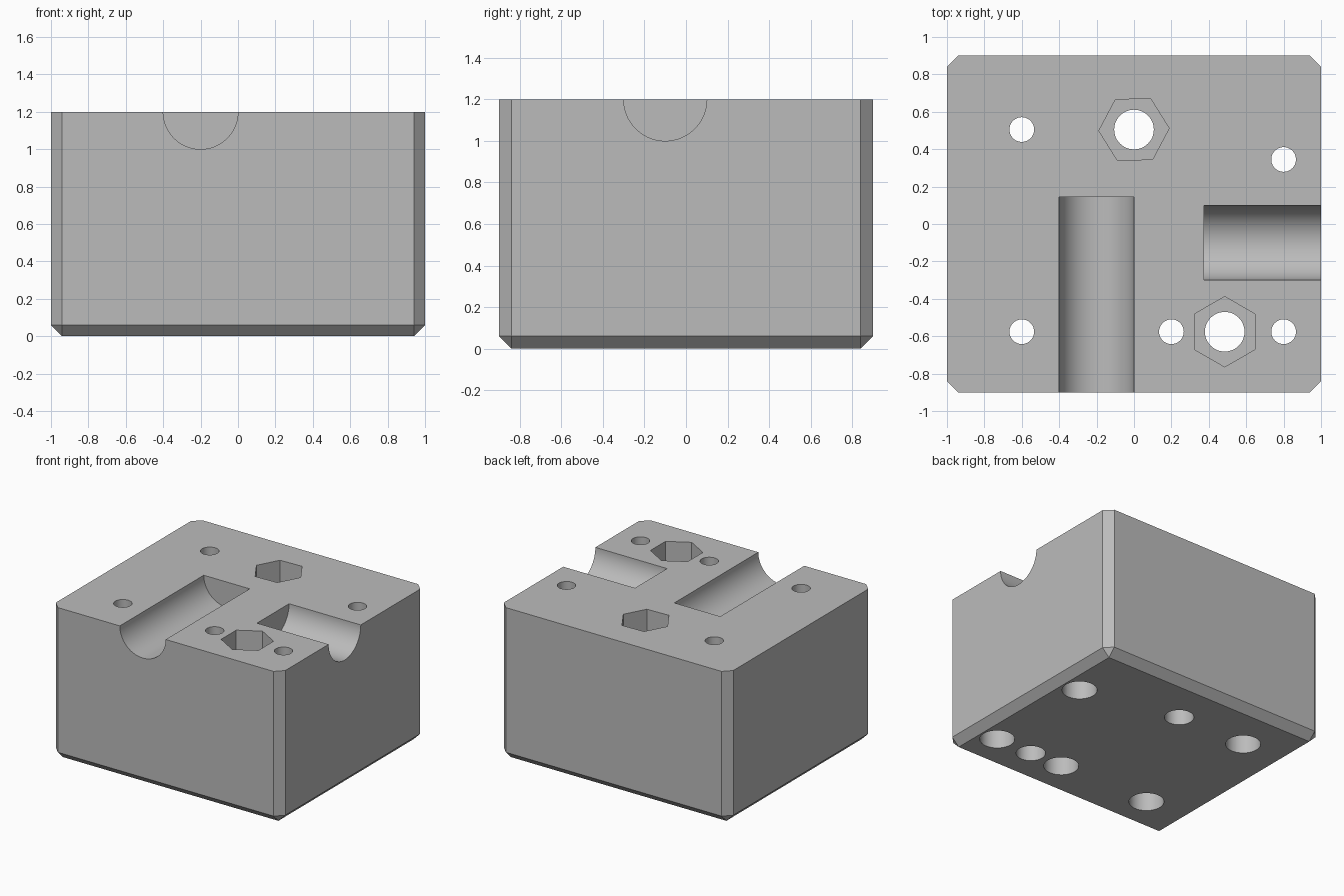
import bpy, bmesh, math
from mathutils import Matrix

if "Cube" in bpy.data.objects:
    bpy.data.objects.remove(bpy.data.objects["Cube"])

W, D, H, CH = 1.0, 0.9, 1.2, 0.06   # half width, half depth, height, chamfer

grey = bpy.data.materials.new("plain grey")
grey.diffuse_color = (0.5, 0.5, 0.5, 1)
grey.use_nodes = True
grey.node_tree.nodes["Principled BSDF"].inputs["Base Color"].default_value = grey.diffuse_color


def finish(name, bm):
    bmesh.ops.recalc_face_normals(bm, faces=bm.faces)
    mesh = bpy.data.meshes.new(name)
    bm.to_mesh(mesh)
    bm.free()
    mesh.materials.append(grey)
    ob = bpy.data.objects.new(name, mesh)
    bpy.context.collection.objects.link(ob)
    return ob


def cut(name, centre, radius, length, sides=48, axis='Z', turn=0):
    """Subtract a prism or cylinder from the block."""
    bm = bmesh.new()
    rot = {'Z': Matrix(), 'X': Matrix.Rotation(math.pi / 2, 4, 'Y'),
           'Y': Matrix.Rotation(math.pi / 2, 4, 'X')}[axis]
    # cone vertices start on local +y
    spin = Matrix.Rotation(math.radians(turn), 4, 'Z')
    bmesh.ops.create_cone(bm, cap_ends=True, segments=sides, radius1=radius,
                          radius2=radius, depth=length,
                          matrix=Matrix.Translation(centre) @ rot @ spin)
    cutter = finish(name, bm)
    cutter.hide_render = True
    mod = block.modifiers.new(name, 'BOOLEAN')
    mod.operation = 'DIFFERENCE'
    mod.solver = 'EXACT'
    mod.object = cutter
    cutters.append(cutter)


# Block with chamfered upright and bottom edges
bm = bmesh.new()
bmesh.ops.create_cube(bm, size=1, matrix=Matrix.Translation((0, 0, H / 2))
                      @ Matrix.Diagonal((2 * W, 2 * D, H, 1)))
edges = [e for e in bm.edges if min(v.co.z for v in e.verts) < 0.01]
bmesh.ops.bevel(bm, geom=edges, offset=CH, segments=1, profile=0.5, affect='EDGES')
block = finish("mounting_block", bm)
cutters = []

# Half-round channels: one open to the front, one open to the right
y_end, x_end = 0.145, 0.375
cut("front_channel", (-0.2, (y_end - 1.1) / 2, H), 0.2, y_end + 1.1, 96, 'Y')
cut("right_channel", ((x_end + 1.2) / 2, -0.1, H), 0.2, 1.2 - x_end, 96, 'X')

# Screw holes with wide counterbores from below
for i, (x, y) in enumerate([(-0.6, 0.505), (0.8, 0.345), (-0.6, -0.576),
                            (0.2, -0.576), (0.8, -0.576)]):
    cut(f"screw_hole_{i}", (x, y, H / 2), 0.066, 2)
    cut(f"screw_head_recess_{i}", (x, y, 0), 0.126, 0.8)

# Bolt holes with hexagonal nut pockets on top
for name, x, y, turn in [("back", 0.0, 0.505, 32), ("front", 0.485, -0.576, 0)]:
    cut(f"{name}_bolt_hole", (x, y, H / 2), 0.106, 2)
    cut(f"{name}_nut_pocket", (x, y, H), 0.188, 0.6, 6, 'Z', turn)

# Apply the cuts and clear the helpers
bpy.context.view_layer.objects.active = block
block.select_set(True)
for mod in list(block.modifiers):
    bpy.ops.object.modifier_apply(modifier=mod.name)
for c in cutters:
    bpy.data.objects.remove(c, do_unlink=True)
bpy.ops.object.shade_smooth_by_angle(angle=math.radians(25))
